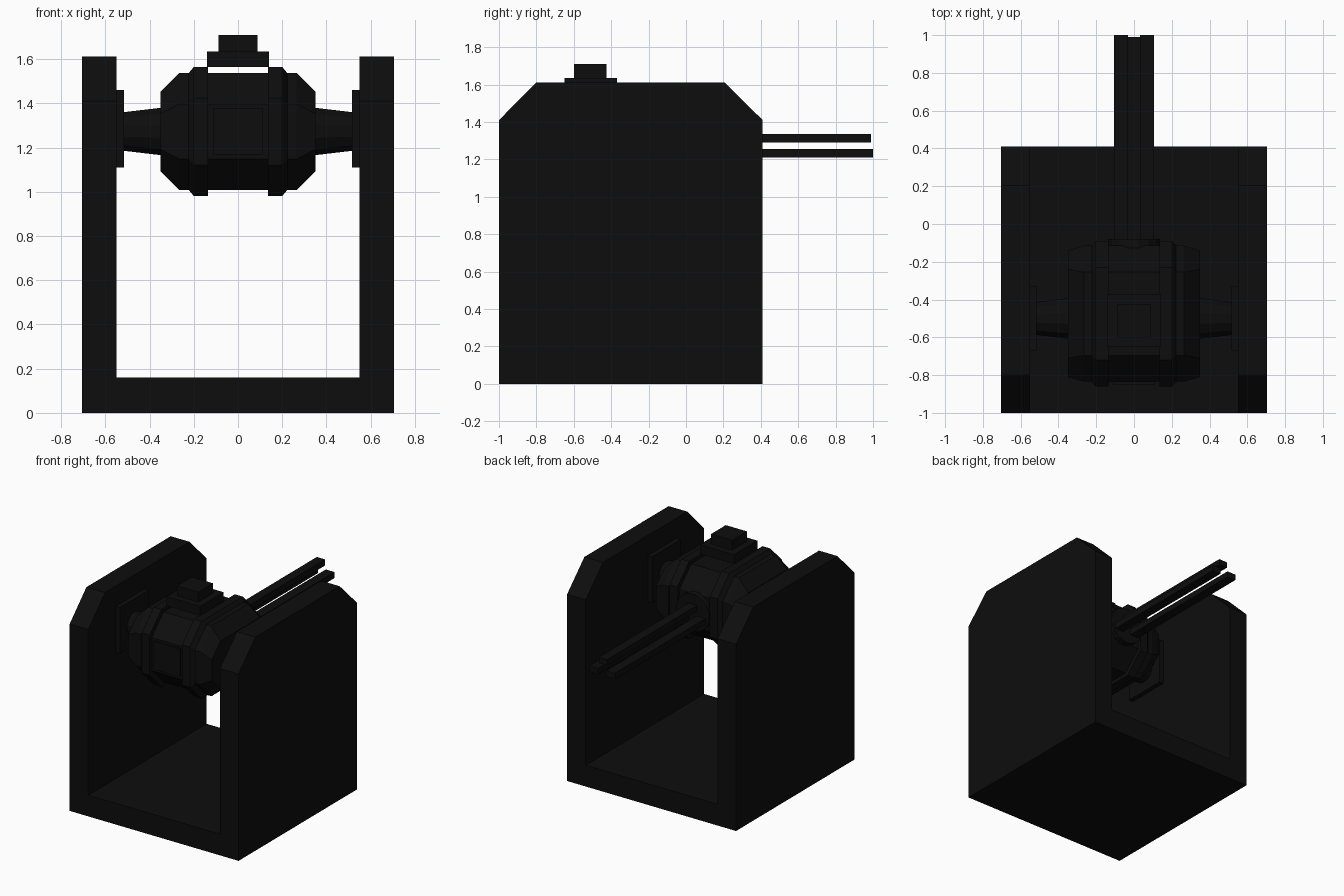
import bpy, bmesh, math
from mathutils import Matrix, Vector

if "Cube" in bpy.data.objects:
    bpy.data.objects.remove(bpy.data.objects["Cube"])

black = bpy.data.materials.new("matte_black")
black.diffuse_color = (0.004, 0.004, 0.004, 1)
black.use_nodes = True
black.node_tree.nodes["Principled BSDF"].inputs["Base Color"].default_value = black.diffuse_color

CY, CZ = -0.475, 1.273   # centre of the gun housing


def finish(name, bm):
    bmesh.ops.recalc_face_normals(bm, faces=bm.faces)
    me = bpy.data.meshes.new(name)
    bm.to_mesh(me)
    bm.free()
    me.materials.append(black)
    ob = bpy.data.objects.new(name, me)
    bpy.context.collection.objects.link(ob)
    return ob


def loft(name, rings):
    """Skin a list of equal-length closed rings and cap both ends."""
    bm = bmesh.new()
    vs = [[bm.verts.new(p) for p in r] for r in rings]
    n = len(vs[0])
    for a, b in zip(vs, vs[1:]):
        for i in range(n):
            j = (i + 1) % n
            bm.faces.new((a[i], a[j], b[j], b[i]))
    bm.faces.new(vs[0])
    bm.faces.new(vs[-1])
    return finish(name, bm)


def box(name, x0, x1, y0, y1, z0, z1):
    ring = [(x0, y0), (x1, y0), (x1, y1), (x0, y1)]
    return loft(name, [[(x, y, z) for x, y in ring] for z in (z0, z1)])


def octagon(x, hy, hz, c):
    """Chamfered rectangle in the yz plane."""
    pts = [(hy, hz - c), (hy - c, hz), (c - hy, hz), (-hy, hz - c),
           (-hy, c - hz), (c - hy, -hz), (hy - c, -hz), (hy, c - hz)]
    return [(x, CY + y, CZ + z) for y, z in pts]


def disc(x, y, z, r, axis, n=12):
    out = []
    for i in range(n):
        a = 2 * math.pi * (i + 0.5) / n
        u, v = r * math.cos(a), r * math.sin(a)
        out.append((x, y + u, z + v) if axis == "x" else (x + u, y, z + v))
    return out


# Floor slab between the walls
box("floor", -0.55, 0.55, -1, 0.41, 0, 0.16)

# Housing body, tapered at both ends
loft("gun_housing", [octagon(x, hy, hz, c) for x, hy, hz, c in (
    (-0.35, 0.335, 0.18, 0.10), (-0.265, 0.36, 0.265, 0.14),
    (0.265, 0.36, 0.265, 0.14), (0.35, 0.335, 0.18, 0.10))])

wall = [(-1, 0), (0.41, 0), (0.41, 1.41), (0.205, 1.612), (-0.80, 1.612), (-1, 1.41)]
for s, side in ((-1, "left"), (1, "right")):
    # Chamfered side wall
    loft(side + "_wall", [[(s * x, y, z) for y, z in wall] for x in (0.55, 0.705)])
    # Raised band around the housing
    loft(side + "_band", [octagon(s * x, hy, hz, 0.14) for x, hy, hz in (
        (0.135, 0.385, 0.292), (0.20, 0.385, 0.292), (0.225, 0.36, 0.262))])
    # Pivot and its mounting plate
    loft(side + "_pivot", [disc(s * x, -0.5, CZ, r, "x") for x, r in (
        (0.34, 0.112), (0.52, 0.09))])
    box(side + "_pivot_plate", *sorted((s * 0.515, s * 0.552)), -0.67, -0.33, 1.11, 1.46)
    # Lower barrels
    box(side + "_lower_barrel", *sorted((s * 0.033, s * 0.106)), -0.12, 1.0, 1.21, 1.255)

# Upper barrel and round barrel mount
box("upper_barrel", -0.035, 0.035, -0.12, 0.99, 1.29, 1.335)
loft("barrel_mount", [disc(0, y, CZ, 0.14, "y", 16) for y in (-0.13, -0.08)])

# Rear access panel
box("rear_panel", -0.11, 0.11, -0.85, -0.83, 1.17, 1.38)

# Two-step sight block resting on the bands
box("sight_base", -0.14, 0.14, -0.65, -0.37, 1.565, 1.635)
box("sight_top", -0.088, 0.088, -0.60, -0.425, 1.635, 1.71)
